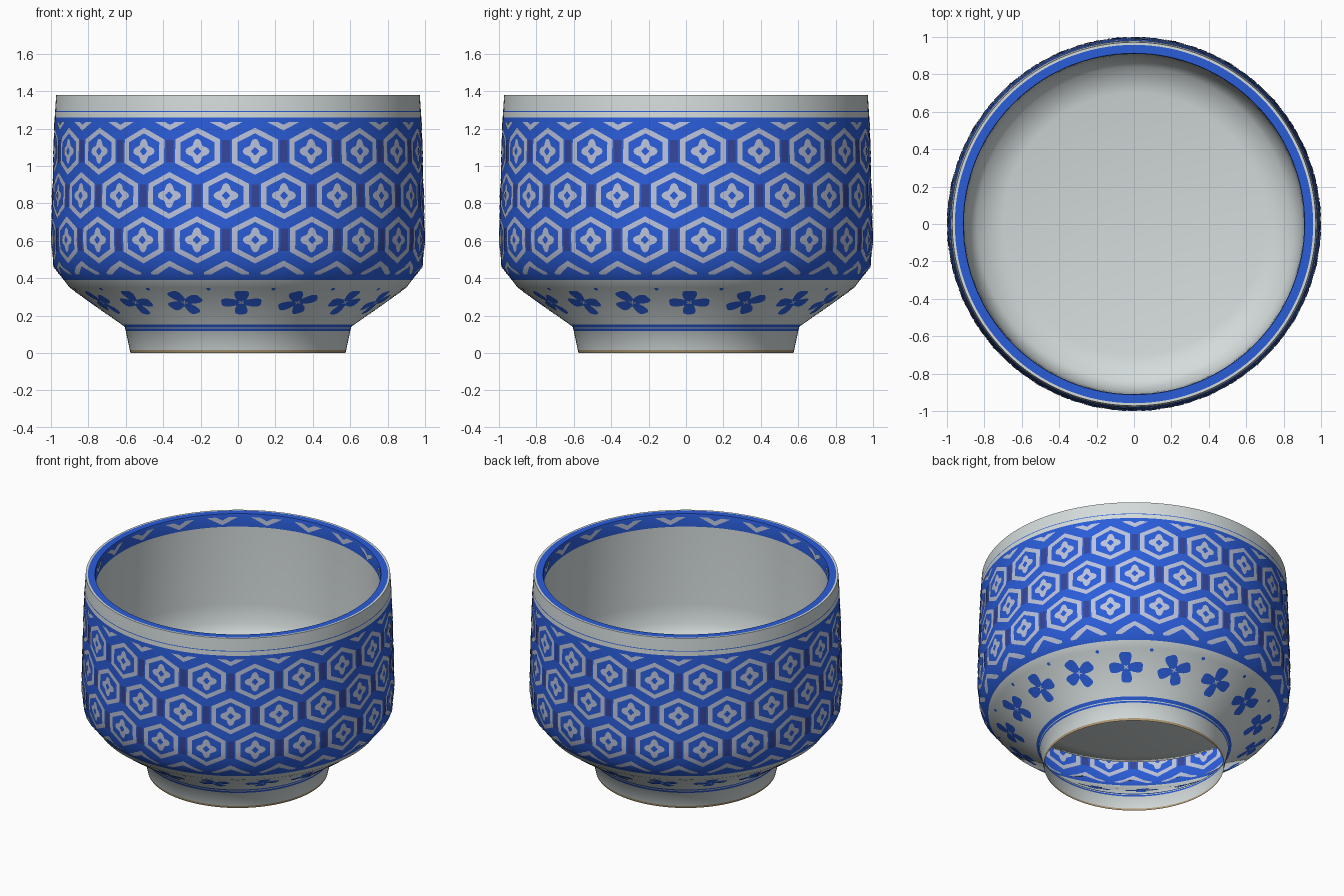
import bpy, bmesh
from math import sin, cos, pi, radians, tau
from mathutils import Vector

if "Cube" in bpy.data.objects:
    bpy.data.objects.remove(bpy.data.objects["Cube"])


def material(name, rgb):
    m = bpy.data.materials.new(name)
    m.use_nodes = True
    m.diffuse_color = (*rgb, 1)
    bsdf = m.node_tree.nodes["Principled BSDF"]
    bsdf.inputs["Base Color"].default_value = (*rgb, 1)
    bsdf.inputs["Roughness"].default_value = 0.5
    return m


PORCELAIN = material("porcelain white", (0.66, 0.71, 0.71))
BLUE = material("cobalt blue", (0.024, 0.11, 0.70))
PALE = material("pale lavender", (0.50, 0.55, 0.72))
DARK = material("dark blue", (0.035, 0.06, 0.32))
CLAY = material("bare clay", (0.42, 0.31, 0.17))

SEGMENTS = 128
OUTER = [(0.575, 0), (0.605, 0.14), (0.90, 0.35), (0.985, 0.46), (0.998, 0.6),
         (0.995, 0.75), (0.98, 1.26), (0.972, 1.38)]
INNER_R = 0.91

# Soft shading normals at the profile corners, as (outward, up)
SLOPES = [Vector((z1 - z0, r0 - r1)).normalized() for (r0, z0), (r1, z1) in zip(OUTER, OUTER[1:])]
CORNERS = [(a + b).normalized() for a, b in zip(SLOPES[:1] + SLOPES, SLOPES + SLOPES[-1:])]


def locate(z):
    """Profile segment holding height z, and the fraction along it."""
    k = 0
    while k < len(OUTER) - 2 and z > OUTER[k + 1][1]:
        k += 1
    return k, (z - OUTER[k][1]) / (OUTER[k + 1][1] - OUTER[k][1])


def outer_radius(z):
    k, t = locate(z)
    return OUTER[k][0] + (OUTER[k + 1][0] - OUTER[k][0]) * t


def inner_radius(z):
    return INNER_R


def soften(ob, sign=1):
    """Blend the shading smoothly down the outer wall."""
    normals = []
    for v in ob.data.vertices:
        k, t = locate(v.co.z)
        n = CORNERS[k].lerp(CORNERS[k + 1], t)
        side = Vector((v.co.x, v.co.y, 0)).normalized() * n.x
        normals.append(sign * (side + Vector((0, 0, n.y))).normalized())
    ob.data.normals_split_custom_set_from_vertices(normals)


def finish(name, bm, mats):
    mesh = bpy.data.meshes.new(name)
    bm.to_mesh(mesh)
    bm.free()
    for m in mats:
        mesh.materials.append(m)
    ob = bpy.data.objects.new(name, mesh)
    bpy.context.collection.objects.link(ob)
    bpy.ops.object.select_all(action='DESELECT')
    ob.select_set(True)
    bpy.context.view_layer.objects.active = ob
    bpy.ops.object.shade_smooth_by_angle(angle=radians(60))
    return ob


def revolve(name, profile, mats, rule):
    """Lathe a profile; rule picks the material index from a band's mid radius and height."""
    bm = bmesh.new()
    rings = []
    for r, z in profile:
        n = SEGMENTS if r > 0 else 1
        rings.append([bm.verts.new((r * sin(tau * i / n), -r * cos(tau * i / n), z))
                      for i in range(n)])
    for k, (a, b) in enumerate(zip(rings, rings[1:])):
        mid = [(p + q) / 2 for p, q in zip(profile[k], profile[k + 1])]
        for i in range(SEGMENTS):
            j = (i + 1) % SEGMENTS
            corners = [a[i], a[j], b[j], b[i]] if len(b) > 1 else [a[i], a[j], b[0]]
            bm.faces.new(corners).material_index = rule(*mid)
    return finish(name, bm, mats)


# Outer shell, foot included, with painted bands
FOOT_TOP = 0.016
LINES = [(0.118, 0.13), (0.136, 0.152), (0.39, 1.26), (1.289, 1.294)]
levels = sorted({z for _, z in OUTER} | {z for line in LINES for z in line} | {FOOT_TOP})


def shell_rule(r, z):
    if z < FOOT_TOP:
        return 2
    return int(any(lo < z < hi for lo, hi in LINES))


soften(revolve("bowl_outer_shell", [(outer_radius(z), z) for z in levels],
               [PORCELAIN, BLUE, CLAY], shell_rule))

# Rim and inner bowl
revolve("bowl_rim_and_inside",
        [(0.972, 1.38), (0.958, 1.38), (INNER_R + 0.003, 1.38), (INNER_R, 1.37), (INNER_R, 1.29),
         (0.905, 0.75), (0.895, 0.62), (0.84, 0.51), (0.7, 0.475), (0, 0.46)],
        [PORCELAIN, BLUE], lambda r, z: int(z > 1.29 and r < 0.958))


# Flat shapes: u is the angle round the bowl, v the height
class Pattern:
    def __init__(self):
        self.bm = bmesh.new()

    def fan(self, u, v, outline):
        c = self.bm.verts.new((u, v, 0))
        vs = [self.bm.verts.new((u + x, v + y, 0)) for x, y in outline]
        for a, b in zip(vs, vs[1:] + vs[:1]):
            self.bm.faces.new((c, a, b))

    def ring(self, u, v, outline, inner):
        a = [self.bm.verts.new((u + x, v + y, 0)) for x, y in outline]
        b = [self.bm.verts.new((u + x * inner, v + y * inner, 0)) for x, y in outline]
        for i in range(len(a)):
            j = (i + 1) % len(a)
            self.bm.faces.new((a[i], a[j], b[j], b[i]))

    def cut(self, z, **clear):
        bm = self.bm
        bmesh.ops.bisect_plane(bm, geom=bm.verts[:] + bm.edges[:] + bm.faces[:],
                               plane_co=(0, z, 0), plane_no=(0, 1, 0), **clear)

    def wrap(self, name, mat, radius, offset, low, high):
        """Trim the flat pattern and lay a copy on the bowl wall."""
        self.cut(low, clear_inner=True)
        self.cut(high, clear_outer=True)
        for _, z in OUTER[1:-1]:
            self.cut(z)
        bm = self.bm.copy()
        for p in bm.verts:
            u, v = p.co.x, p.co.y
            r = radius(v) + offset
            p.co = (r * sin(u), -r * cos(u), v)
        if offset < 0:
            bmesh.ops.reverse_faces(bm, faces=bm.faces[:])
        return finish(name, bm, [mat])

    def both_sides(self, name, mat, low, high, lift=0.0025):
        soften(self.wrap(name, mat, outer_radius, lift, low, high))
        soften(self.wrap(name + "_reverse", mat, outer_radius, -lift, low, high), -1)


def hexagon(half_width, tip):
    return [(half_width * sin(pi * k / 3) / sin(pi / 3), tip * cos(pi * k / 3))
            for k in range(6, 0, -1)]


def blossom(size, lobe, notch=0, squash_u=1, squash_v=1, turn=0, n=32):
    """Four-petalled outline; notch dents the petal tips."""
    out = []
    for k in range(n):
        t = tau * k / n
        a = 4 * (t - turn)
        r = size * (1 - lobe + lobe * cos(a) - notch * cos(2 * a))
        out.append((r * cos(t) * squash_u, r * sin(t) * squash_v))
    return out


# Honeycomb on the wall
COUNT = 20
STEP = tau / COUNT
START = radians(5.3)
ROW = 0.237
hexes, flowers, hearts, bars = Pattern(), Pattern(), Pattern(), Pattern()
for row in range(-1, 4):
    v = 0.605 + ROW * row
    for i in range(COUNT):
        u = START + STEP * (i + 0.5 * (row % 2))
        hexes.ring(u, v, hexagon(0.125, 0.126), 0.76)
        if 0 <= row < 3:
            flowers.fan(u, v, blossom(0.067, 0.2))
            hearts.fan(u, v, blossom(0.021, 0.12))
            bars.fan(u + STEP / 2, v, [(-0.021, -0.06), (0.021, -0.06), (0.021, 0.06), (-0.021, 0.06)])
hexes.both_sides("honeycomb", PALE, 0.42, 1.235)
flowers.both_sides("honeycomb_flowers", PALE, 0.42, 1.235)
hearts.both_sides("honeycomb_flower_hearts", BLUE, 0.42, 1.235, 0.0045)
bars.both_sides("honeycomb_bars", DARK, 0.42, 1.235)

# Blossoms on the lower slope, with dots between them
blooms, centres = Pattern(), Pattern()
for i in range(16):
    u = radians(1.3 + 22.5 * i)
    turn = radians(25) * (i % 2)
    blooms.fan(u, 0.27, blossom(0.12, 0.3, 0.1, 1.25, 0.58, turn, 64))
    blooms.fan(u + radians(11), 0.342, blossom(0.012, 0, 0, 1.15, 0.6, 0, 8))
    centres.fan(u, 0.27, blossom(0.022, 0.4, 0, 1.25, 0.58, turn + pi / 4, 16))
blooms.both_sides("slope_blossoms", BLUE, 0.16, 0.38)
centres.both_sides("slope_blossom_centres", PALE, 0.16, 0.38, 0.0045)

# Chevrons inside the rim
chevrons = Pattern()
for i in range(COUNT):
    chevrons.ring(START + STEP * i, 1.43, hexagon(0.125, 0.126), 0.74)
chevrons.wrap("rim_chevrons", PALE, inner_radius, -0.003, 1.295, 1.36)
